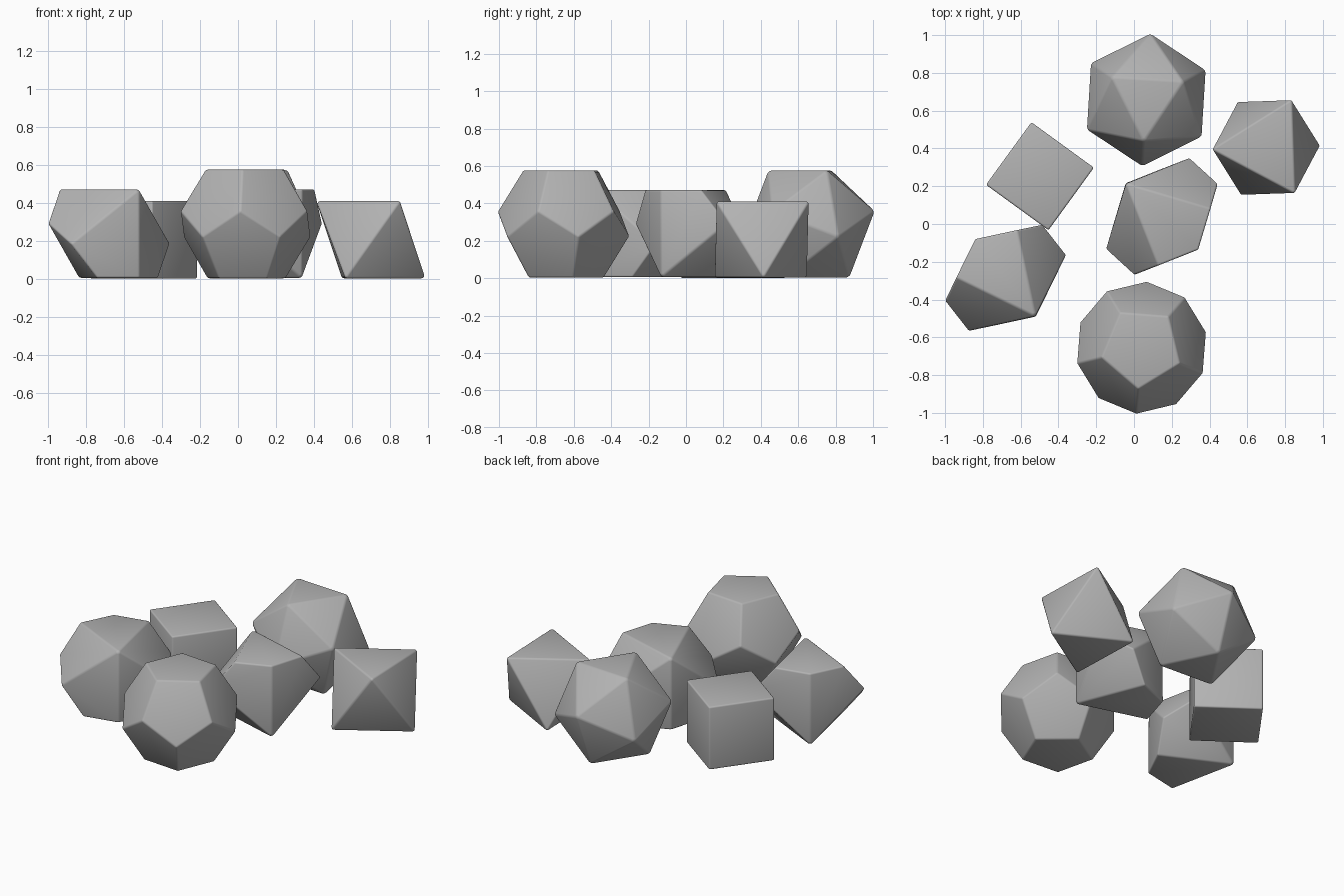
import bpy, bmesh, math
from mathutils import Vector, Matrix
from itertools import product


def icosahedron():
    phi = (1 + 5 ** 0.5) / 2
    pts = []
    for a, b in product((-1, 1), repeat=2):
        pts += [(0, a, b * phi), (a, b * phi, 0), (b * phi, 0, a)]
    return pts


def dodecahedron():
    # cube corners plus three golden rectangles
    phi = (1 + 5 ** 0.5) / 2
    pts = list(product((-1, 1), repeat=3))
    for a, b in product((-1, 1), repeat=2):
        pts += [(0, a / phi, b * phi), (a / phi, b * phi, 0), (b * phi, 0, a / phi)]
    return pts


def octahedron():
    return [tuple(s if i == axis else 0 for i in range(3))
            for axis in range(3) for s in (-1, 1)]


def trapezohedron():
    # two poles and a zigzag belt whose height keeps the kites flat
    c = math.cos(math.pi / 5)
    h = (1 - c) / (1 + c)
    belt = [(math.cos(i * math.pi / 5), math.sin(i * math.pi / 5), h * (-1) ** i)
            for i in range(10)]
    return [(0, 0, 1), (0, 0, -1)] + belt


def solid(name, points, height, centre, base, angle):
    """Rest a convex solid on a face; its first point lies on the top face at angle."""
    bm = bmesh.new()
    for p in points:
        bm.verts.new(p)
    bmesh.ops.convex_hull(bm, input=bm.verts[:])
    bmesh.ops.dissolve_limit(bm, angle_limit=math.radians(1),
                             verts=bm.verts[:], edges=bm.edges[:])
    bmesh.ops.recalc_face_normals(bm, faces=bm.faces[:])
    bm.normal_update()
    bm.verts.ensure_lookup_table()
    marker = bm.verts[0]
    top = marker.link_faces[0]
    turn = top.normal.rotation_difference(Vector((0, 0, 1))).to_matrix()
    bmesh.ops.transform(bm, matrix=turn.to_4x4(), verts=bm.verts[:])
    spin = math.radians(angle) - math.atan2(marker.co.y, marker.co.x)
    scale = height / (2 * marker.co.z)
    bmesh.ops.transform(bm, matrix=Matrix.Rotation(spin, 4, 'Z') @ Matrix.Scale(scale, 4),
                        verts=bm.verts[:])
    mesh = bpy.data.meshes.new(name)
    bm.to_mesh(mesh)
    bm.free()
    mesh.materials.append(grey)
    mesh.shade_smooth()
    obj = bpy.data.objects.new(name, mesh)
    obj.location = (*centre, base + height / 2)
    bpy.context.collection.objects.link(obj)
    # softly rounded edges
    bevel = obj.modifiers.new("rounded_edges", 'BEVEL')
    bevel.width = 0.01
    bevel.segments = 3
    bevel.limit_method = 'NONE'


cube = bpy.data.objects.get("Cube")
if cube:
    bpy.data.objects.remove(cube, do_unlink=True)

grey = bpy.data.materials.new("plain_grey")
grey.use_nodes = True
colour = (0.45, 0.45, 0.45, 1)
grey.diffuse_color = colour
grey.node_tree.nodes["Principled BSDF"].inputs["Base Color"].default_value = colour

# the six dice
solid("six_sided_die", list(product((-1, 1), repeat=3)), 0.409, (-0.498, 0.253), 0.002, 9)
solid("eight_sided_die", octahedron(), 0.407, (0.70, 0.405), 0.004, 62)
solid("ten_sided_die", trapezohedron(), 0.466, (0.148, 0.04), 0.006, 137.5)
solid("percentile_die", trapezohedron(), 0.466, (-0.68, -0.285), 0.006, -52)
solid("twelve_sided_die", dodecahedron(), 0.572, (0.04, -0.655), 0.004, 49.5)
solid("twenty_sided_die", icosahedron(), 0.572, (0.065, 0.657), 0.004, 26.5)
